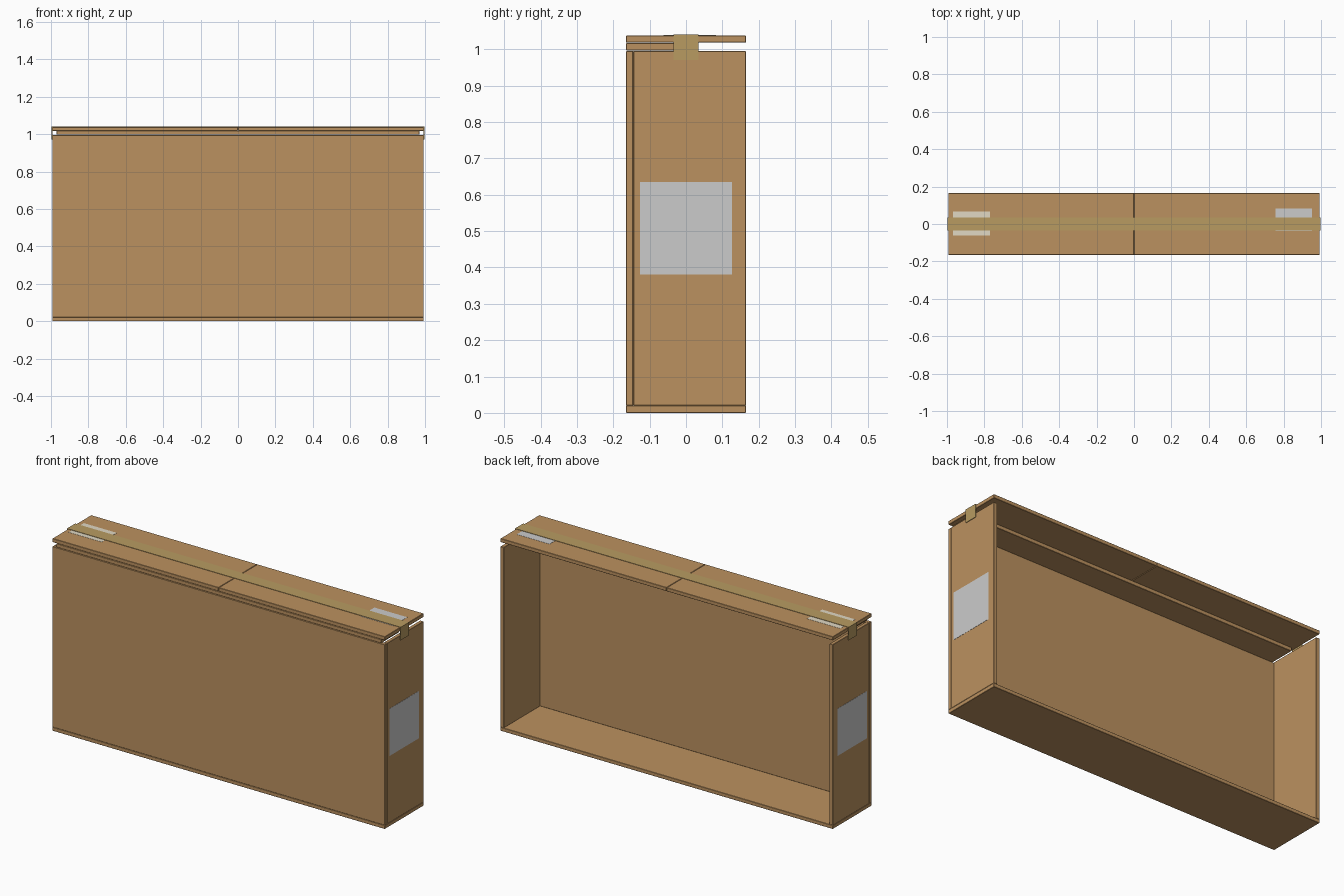
import bpy
import bmesh

if "Cube" in bpy.data.objects:
    bpy.data.objects.remove(bpy.data.objects["Cube"])


def material(name, rgb):
    m = bpy.data.materials.new(name)
    m.diffuse_color = (*rgb, 1)
    m.use_nodes = True
    m.node_tree.nodes["Principled BSDF"].inputs["Base Color"].default_value = m.diffuse_color
    return m


CARD = material("cardboard", (0.50, 0.285, 0.115))
TAPE = material("tape", (0.48, 0.33, 0.12))
PAPER = material("paper", (0.75, 0.69, 0.55))


def box(name, x, y, z, mat=None, bevel=0.0):
    """Axis-aligned slab given by its (min, max) ranges."""
    bm = bmesh.new()
    bmesh.ops.create_cube(bm, size=1)
    for v in bm.verts:
        v.co = [r[0] + (c + 0.5) * (r[1] - r[0]) for c, r in zip(v.co, (x, y, z))]
    me = bpy.data.meshes.new(name)
    bm.to_mesh(me)
    bm.free()
    ob = bpy.data.objects.new(name, me)
    bpy.context.collection.objects.link(ob)
    if mat:
        me.materials.append(mat)
    if bevel:
        mod = ob.modifiers.new("soft_edge", 'BEVEL')
        mod.width = bevel
        mod.segments = 1
    return ob


W, D, T = 0.992, 0.165, 0.02      # half width, half depth, board thickness
BODY, FLAP, TOP = 0.995, 1.017, 1.038
B = 0.0015

# Open-backed body: floor, front panel
box("floor_panel", (-W, W), (-D, D), (0, T), CARD, B)
box("front_panel", (-W, W), (-D, -D + T), (T, BODY), CARD, B)

# Inner flap, folded from the front panel and covering half the depth
box("inner_flap", (-0.97, 0.97), (-D, -0.012), (BODY + 0.002, FLAP), CARD, B)

# Mirrored parts: side walls, outer flaps, tape ends, side labels
for side, s in (("left", -1), ("right", 1)):
    def span(a, b):
        return tuple(sorted((s * a, s * b)))
    box(side + "_wall", span(W - T, W), (-D + T, D), (T, BODY), CARD, B)
    box(side + "_outer_flap", span(0.001, W), (-D, D), (FLAP + 0.001, TOP), CARD, B)
    box(side + "_tape_end", span(W + 0.001, W + 0.004), (-0.035, 0.035), (0.97, TOP + 0.003), TAPE)
    box(side + "_side_label", span(W, W + 0.001), (-0.127, 0.127), (0.38, 0.635))

# Sealing tape along the top seam
box("top_tape", (-W - 0.004, W + 0.004), (-0.035, 0.035), (TOP + 0.001, TOP + 0.003), TAPE)

# Flat stickers on the top, partly under the tape
box("light_top_label", (-0.967, -0.77), (-0.062, 0.067), (TOP, TOP + 0.0008), PAPER)
box("grey_top_label", (0.757, 0.953), (-0.038, 0.082), (TOP, TOP + 0.0008))
